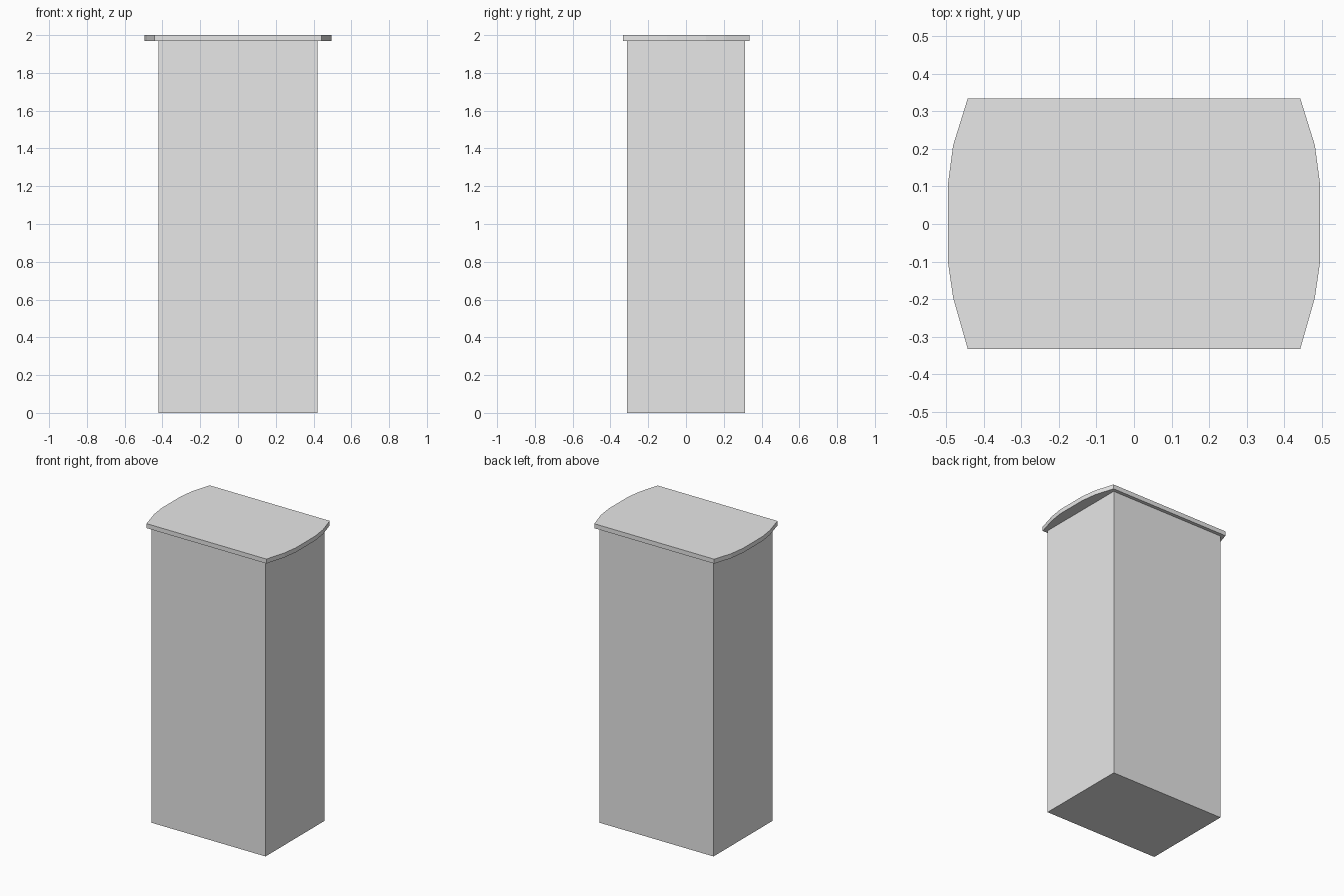
import bpy
import bmesh

cube = bpy.data.objects.get("Cube")
if cube:
    bpy.data.objects.remove(cube, do_unlink=True)

grey = bpy.data.materials.new("light_grey")
grey.use_nodes = True
colour = (0.8, 0.8, 0.8, 1)
grey.diffuse_color = colour
grey.node_tree.nodes["Principled BSDF"].inputs["Base Color"].default_value = colour


def prism(name, outline, bottom, top):
    """Extrude a flat outline upwards into a closed solid."""
    bm = bmesh.new()
    base = bm.faces.new([bm.verts.new((x, y, bottom)) for x, y in outline])
    new = bmesh.ops.extrude_face_region(bm, geom=[base], use_keep_orig=True)["geom"]
    verts = [v for v in new if isinstance(v, bmesh.types.BMVert)]
    bmesh.ops.translate(bm, verts=verts, vec=(0, 0, top - bottom))
    bmesh.ops.recalc_face_normals(bm, faces=bm.faces)
    mesh = bpy.data.meshes.new(name)
    bm.to_mesh(mesh)
    bm.free()
    mesh.materials.append(grey)
    obj = bpy.data.objects.new(name, mesh)
    bpy.context.collection.objects.link(obj)
    return obj


# Tall rectangular pedestal
w, d, seam = 0.422, 0.312, 1.97
prism("pedestal_body", [(-w, -d), (w, -d), (w, d), (-w, d)], 0, seam)

# Thin overhanging top with faceted, bowed ends
bow = [(0.443, -0.333), (0.482, -0.197), (0.496, -0.1),
       (0.496, 0.105), (0.482, 0.21), (0.443, 0.335)]
prism("top_slab", bow + [(-x, y) for x, y in reversed(bow)], seam, 2)
